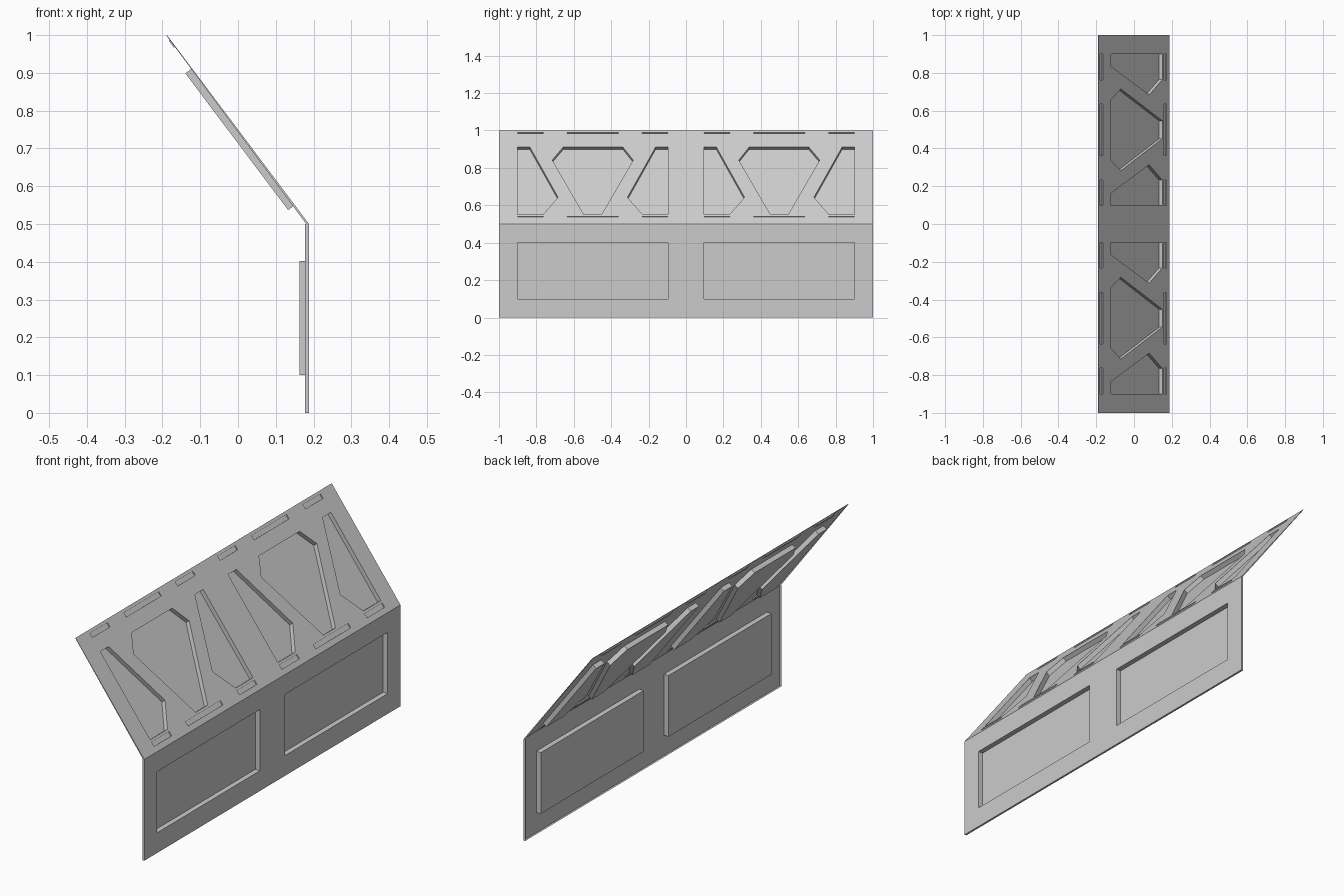
import bpy
from mathutils import Vector
from mathutils.geometry import tessellate_polygon

if "Cube" in bpy.data.objects:
    bpy.data.objects.remove(bpy.data.objects["Cube"])

FOOT, FOLD, TOP = Vector((0.188, 0, 0)), Vector((0.188, 0, 0.5)), Vector((-0.188, 0, 1.0))


def rect(y0, y1, z0, z1):
    return [(y0, z0), (y1, z0), (y1, z1), (y0, z1)]


def ccw(poly):
    area = sum(a[0] * b[1] - b[0] * a[1] for a, b in zip(poly, poly[1:] + poly[:1]))
    return poly if area > 0 else poly[::-1]


def mirrored(polys, centre):
    return [[(2 * centre - y, z) for y, z in p] for p in polys]


def pressed_sheet(name, low, high, recesses, rim_edges, rim_depths):
    """Thin pressed sheet; recesses are (outline in y/z, depth)."""
    along = high - low
    normal = Vector((0, 1, 0)).cross(along).normalized()

    def place(p, depth=0.0):
        q = low + along * ((p[1] - low.z) / along.z) - normal * depth
        return q + Vector((0, p[0], 0))

    verts, faces = [], []

    def add(points):
        start = len(verts)
        verts.extend(points)
        return list(range(start, len(verts)))

    outer = rect(-1, 1, low.z, high.z)
    holes = [(ccw(p), d) for p, d in recesses]

    # face sheet with openings
    loops = [outer] + [p for p, d in holes]
    flat = [p for loop in loops for p in loop]
    add([place(p) for p in flat])
    for tri in tessellate_polygon([[Vector((y, z, 0)) for y, z in lp] for lp in loops]):
        a, b, c = [Vector(flat[i]) for i in tri]
        cross = (b - a).cross(c - a)
        if abs(cross) > 1e-9:
            faces.append(tuple(tri) if cross > 0 else tuple(tri)[::-1])

    # recess walls and floors
    first = 4
    for poly, depth in holes:
        n = len(poly)
        floor = add([place(p, depth) for p in poly])
        faces.append(tuple(floor))
        for i in range(n):
            j = (i + 1) % n
            faces.append((first + i, first + j, floor[j], floor[i]))
        first += n

    # folded outer rim
    back = add([place(p, d) for p, d in zip(outer, rim_depths)])
    for i in rim_edges:
        j = (i + 1) % 4
        faces.append((j, i, back[i], back[j]))

    mesh = bpy.data.meshes.new(name)
    mesh.from_pydata([tuple(v) for v in verts], [], faces)
    mesh.update()
    obj = bpy.data.objects.new(name, mesh)
    bpy.context.collection.objects.link(obj)
    return obj


# lower wall with two rectangular recesses
lower_panel = [rect(0.097, 0.9, 0.1, 0.402)]
lower = [(p, 0.025) for p in lower_panel + mirrored(lower_panel, 0)]
pressed_sheet("lower_wall", FOOT, FOLD, lower, (0, 1, 3), (0.01,) * 4)

# angular recesses between the upper braces
side = [[(0.097, 0.912), (0.162, 0.912), (0.313, 0.643), (0.232, 0.55), (0.097, 0.55)]]
middle = [[(0.338, 0.912), (0.656, 0.912), (0.715, 0.842), (0.546, 0.55),
           (0.452, 0.55), (0.282, 0.842)]]
upper_panels = side + mirrored(side, 0.4985) + middle

# shallow slots along the top and bottom edges
slots = [rect(y0, y1, z0, z1)
         for z0, z1 in ((0.522, 0.54), (0.97, 0.988))
         for y0, y1 in ((0.097, 0.234), (0.362, 0.635), (0.763, 0.9))]

upper = [(p, 0.022) for p in upper_panels + mirrored(upper_panels, 0)]
upper += [(p, 0.005) for p in slots + mirrored(slots, 0)]
pressed_sheet("upper_sloping_wall", FOLD, TOP, upper, (1, 2, 3), (0.006, 0.006, 0.002, 0.002))
